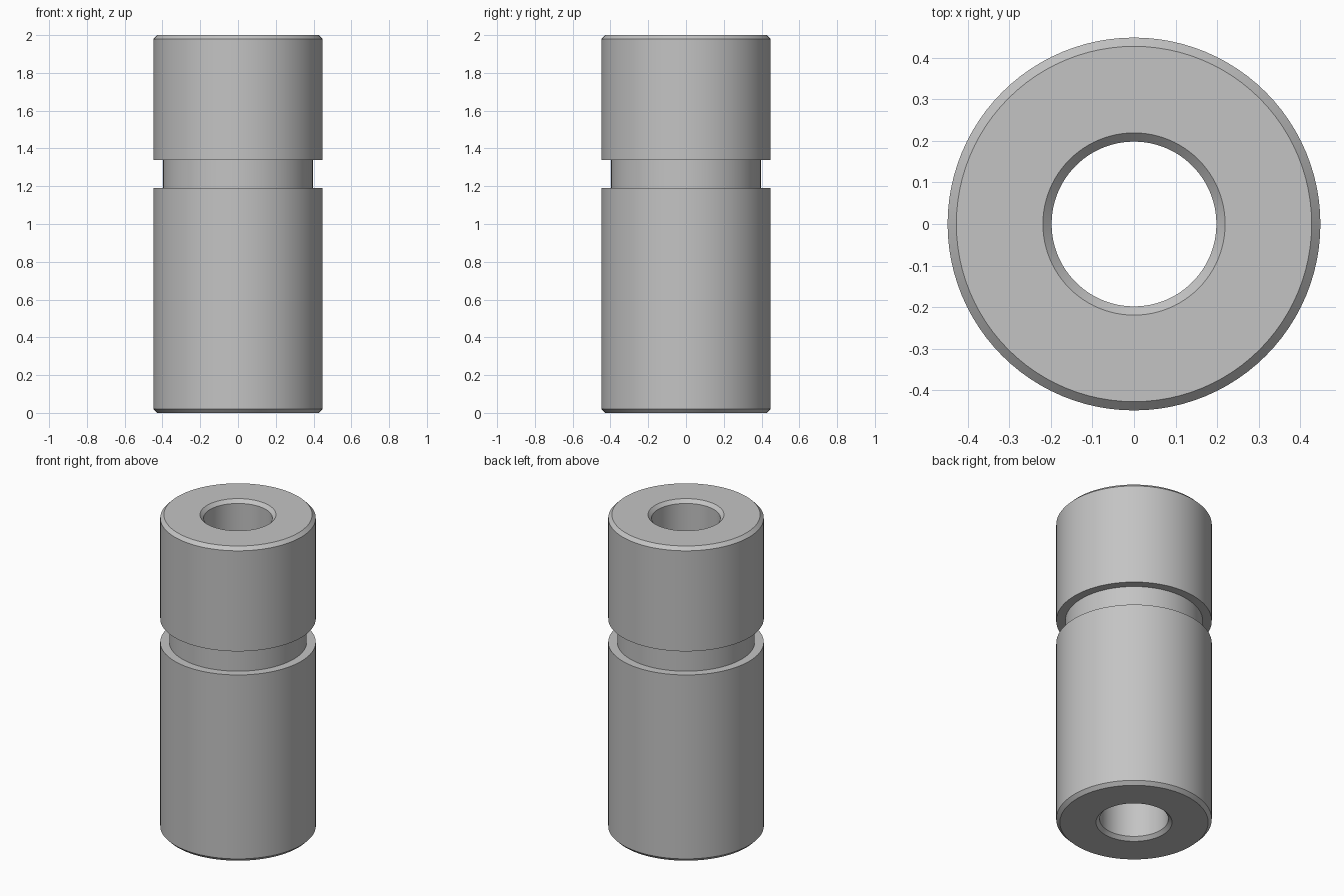
import bpy
import bmesh
from math import cos, sin, radians, tau

default = bpy.data.objects.get("Cube")
if default:
    bpy.data.objects.remove(default, do_unlink=True)

SEGMENTS = 96
HEIGHT = 2.0
OUTER, BORE, GROOVE = 0.448, 0.198, 0.396
CHAMFER = 0.021
GROOVE_LOW, GROOVE_HIGH = 1.19, 1.34

# Plain steel
steel = bpy.data.materials.new("grey steel")
steel.use_nodes = True
colour = (0.55, 0.55, 0.55, 1.0)
steel.diffuse_color = colour
steel.node_tree.nodes["Principled BSDF"].inputs["Base Color"].default_value = colour


def lathe(name, profile, material):
    """Revolve a closed (radius, height) profile around the z axis."""
    bm = bmesh.new()
    rings = []
    for i in range(SEGMENTS):
        a = tau * i / SEGMENTS
        rings.append([bm.verts.new((r * cos(a), r * sin(a), z)) for r, z in profile])
    count = len(profile)
    for i in range(SEGMENTS):
        here, there = rings[i], rings[(i + 1) % SEGMENTS]
        for j in range(count):
            k = (j + 1) % count
            bm.faces.new((here[j], there[j], there[k], here[k]))
    bmesh.ops.recalc_face_normals(bm, faces=bm.faces)
    mesh = bpy.data.meshes.new(name)
    bm.to_mesh(mesh)
    bm.free()
    mesh.materials.append(material)
    obj = bpy.data.objects.new(name, mesh)
    bpy.context.collection.objects.link(obj)
    return obj


# Bushing wall: chamfered ends, a square groove outside, a straight bore inside
wall = [
    (BORE + CHAMFER, 0),
    (OUTER - CHAMFER, 0),
    (OUTER, CHAMFER),
    (OUTER, GROOVE_LOW),
    (GROOVE, GROOVE_LOW),
    (GROOVE, GROOVE_HIGH),
    (OUTER, GROOVE_HIGH),
    (OUTER, HEIGHT - CHAMFER),
    (OUTER - CHAMFER, HEIGHT),
    (BORE + CHAMFER, HEIGHT),
    (BORE, HEIGHT - CHAMFER),
    (BORE, CHAMFER),
]
bushing = lathe("grooved_bushing", wall, steel)

# Smooth round walls with crisp rims
bpy.ops.object.select_all(action="DESELECT")
bushing.select_set(True)
bpy.context.view_layer.objects.active = bushing
bpy.ops.object.shade_smooth_by_angle(angle=radians(30))
